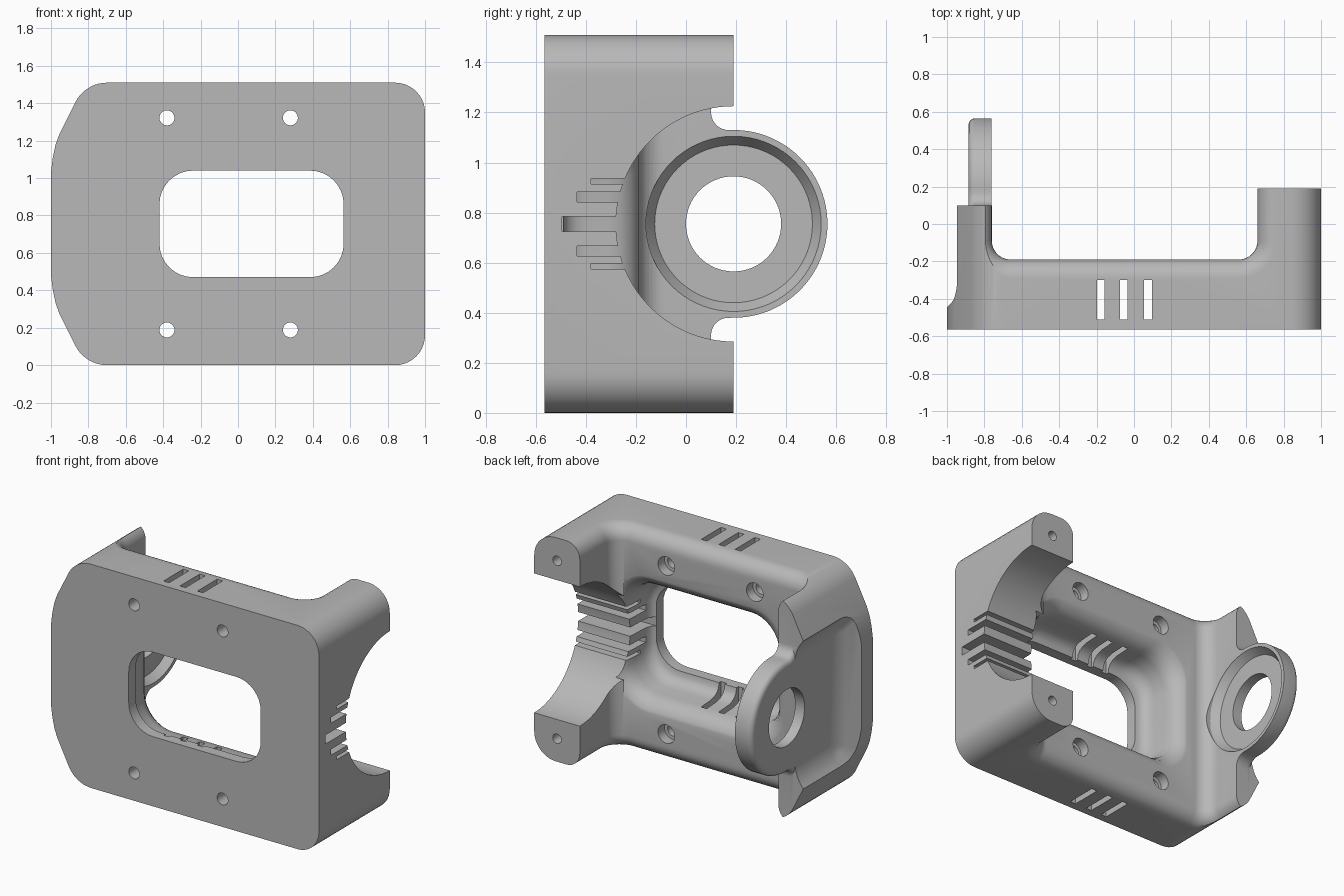
import bpy, bmesh, math
from mathutils import Vector

cube = bpy.data.objects.get("Cube")
if cube:
    bpy.data.objects.remove(cube, do_unlink=True)

MID = 0.755      # height of the pivot axis
PIV_Y = 0.19     # depth of the pivot axis
TOP = 1.51

grey = bpy.data.materials.new("warm_grey")
grey.use_nodes = True
grey.diffuse_color = (0.48, 0.48, 0.48, 1)
grey.node_tree.nodes["Principled BSDF"].inputs["Base Color"].default_value = (0.48, 0.48, 0.48, 1)


def loft(name, rings, bevel_rule=None, width=0, segments=6):
    """Skin equal-length rings of points into a closed solid, optionally rounding some edges."""
    bm = bmesh.new()
    rows = [[bm.verts.new(p) for p in ring] for ring in rings]
    n = len(rows[0])
    for a, b in zip(rows, rows[1:]):
        for i in range(n):
            bm.faces.new((a[i], a[(i + 1) % n], b[(i + 1) % n], b[i]))
    bm.faces.new(rows[0][::-1])
    bm.faces.new(rows[-1])
    bmesh.ops.recalc_face_normals(bm, faces=bm.faces)
    if bevel_rule:
        edges = [e for e in bm.edges if bevel_rule(e.verts[0].co, e.verts[1].co)]
        bmesh.ops.bevel(bm, geom=edges, offset=width, segments=segments,
                        profile=0.5, affect='EDGES', clamp_overlap=True)
    mesh = bpy.data.meshes.new(name)
    bm.to_mesh(mesh)
    bm.free()
    mesh.materials.append(grey)
    obj = bpy.data.objects.new(name, mesh)
    bpy.context.collection.objects.link(obj)
    return obj


def arc(cx, cy, r, start, end, n=10):
    """Points on an arc, angles in degrees."""
    angles = [math.radians(start + (end - start) * i / n) for i in range(n + 1)]
    return [(cx + r * math.cos(t), cy + r * math.sin(t)) for t in angles]


def box(name, x0, x1, y0, y1, z0, z1):
    base = [(x0, y0), (x1, y0), (x1, y1), (x0, y1)]
    return loft(name, [[(x, y, z) for x, y in base] for z in (z0, z1)])


def lathe(name, axis, u, v, profile, n=48):
    """Round solid along x or y; profile holds (position, radius)."""
    rings = []
    for pos, r in profile:
        ring = arc(u, v, r, 0, 360, n)[:-1]
        rings.append([(pos, a, b) if axis == 'x' else (a, pos, b) for a, b in ring])
    return loft(name, rings)


def combine(target, tool, operation='DIFFERENCE'):
    mod = target.modifiers.new("combine", 'BOOLEAN')
    mod.operation, mod.solver, mod.object = operation, 'EXACT', tool
    bpy.context.view_layer.objects.active = target
    bpy.ops.object.modifier_apply(modifier=mod.name)
    bpy.data.objects.remove(tool, do_unlink=True)


# Body: U-shaped plan with filleted inner corners, rounded along its inner rim
inner = ([(0.66, PIV_Y)] + arc(0.56, -0.09, 0.1, 0, -90) +
         arc(-0.66, -0.09, 0.1, 270, 180) + [(-0.76, 0.1)])
plan = [(-1.05, 0.1), (-1.05, -0.565), (1.05, -0.565), (1.05, PIV_Y)] + inner


def on_inner_rim(a, b):
    return (abs(a.z - b.z) < 1e-4 and -0.77 < min(a.x, b.x) and max(a.x, b.x) < 0.67
            and min(a.y, b.y) > -0.2)


body = loft("bracket_body", [[(x, y, z) for x, y in plan] for z in (0, TOP)],
            on_inner_rim, 0.14, 8)

# Front outline: rounded corners on one side, tapered on the other
upper = (arc(0.84, TOP - 0.16, 0.16, 0, 90) + arc(-0.70, TOP - 0.19, 0.19, 90, 152) +
         [(-0.955, 1.235), (-0.975, 1.18), (-0.99, 1.11), (-1.0, 1.03)])
outline = upper + [(x, TOP - z) for x, z in reversed(upper)]
combine(body, loft("outline_cutter", [[(x, y, z) for x, z in outline] for y in (-0.565, 0.5)]),
        'INTERSECT')

# Shallow pocket on the outside of the tapered wall
def pocket_ring(x, y0, dz):
    return [(x, y0, MID - dz), (x, 0.7, MID - dz), (x, 0.7, MID + dz), (x, y0, MID + dz)]


combine(body, loft("pocket_cutter", [pocket_ring(-0.884, -0.32, 0.42), pocket_ring(-1.04, -0.49, 0.62)],
                   lambda a, b: min(a.y, b.y) < 0 and (a.y + b.y) < 0.5, 0.07, 5))

# Pivot tab with concave blends into the wall
half = arc(0.17, 0.445, 0.07, 180, 272, 8) + arc(0, 0, 0.375, 88, 0, 24)
half = half[:9] + [(PIV_Y + y, z) for y, z in half[9:]]
half = [(-0.05, 0.445)] + half
tab = half + [(y, -z) for y, z in reversed(half[:-1])]
combine(body, loft("pivot_tab", [[(x, y, MID + z) for y, z in tab] for x in (-0.885, -0.761)],
                   lambda a, b: max(a.x, b.x) < -0.88 and min(a.y, b.y) > 0.09, 0.035, 4), 'UNION')
combine(body, lathe("bearing_seat", 'x', PIV_Y, MID,
                    [(-0.815, 0.315), (-0.762, 0.35), (-0.6, 0.35)], 72))
combine(body, lathe("bearing_hole", 'x', PIV_Y, MID, [(-1.1, 0.19), (-0.6, 0.19)], 64))

# Half-round cradle in the other wall
combine(body, lathe("cradle_cutter", 'x', PIV_Y, MID, [(0.5, 0.47), (1.1, 0.47)], 96))


# Window: rounded rectangle with a lip, flaring towards the back
def window_ring(y, off):
    x0, x1, dz, r = -0.42 - off, 0.565 + off * 0.5, 0.285 + off, 0.18 + off * 0.3
    pts = []
    for cx, cz, start in ((x1 - r, dz - r, 0), (x0 + r, dz - r, 90),
                          (x0 + r, r - dz, 180), (x1 - r, r - dz, 270)):
        pts += arc(cx, MID + cz, r, start, start + 90, 8)
    return [(x, y, z) for x, z in pts]


flare = [(-0.65, 0), (-0.49, 0), (-0.485, 0.03), (-0.47, 0.055), (-0.44, 0.075), (-0.40, 0.085),
         (-0.31, 0.09), (-0.26, 0.10), (-0.22, 0.125), (-0.195, 0.16), (-0.185, 0.19)]
combine(body, loft("window_cutter", [window_ring(y, off) for y, off in flare]))

# Vent slots through both bars
for x in (-0.178, -0.055, 0.075):
    combine(body, box("vent_cutter", x - 0.021, x + 0.021, -0.51, -0.3, -0.1, 1.6))

# Comb notches in the cradle
for dz, half_width, depth in ((0, 0.03, -0.495), (0.108, 0.02, -0.435), (0.17, 0.011, -0.38)):
    for side in ((1, -1) if dz else (1,)):
        z = MID + side * dz
        combine(body, box("notch_cutter", 0.5, 1.1, depth, -0.2, z - half_width, z + half_width))

# Screw holes, counterbored at the back, and blind holes in the post ends
for side in (1, -1):
    for x in (-0.38, 0.28):
        combine(body, lathe("screw_cutter", 'y', x, MID + side * 0.567,
                            [(-0.7, 0.04), (-0.26, 0.04), (-0.259, 0.062), (-0.1, 0.062)], 32))
    combine(body, lathe("post_hole_cutter", 'y', 0.83, MID + side * 0.6,
                        [(0.0, 0.032), (0.3, 0.032)], 24))

# Smooth shading with crisp edges
for obj in bpy.context.selected_objects:
    obj.select_set(False)
body.select_set(True)
bpy.context.view_layer.objects.active = body
bpy.ops.object.shade_smooth_by_angle(angle=math.radians(32))
